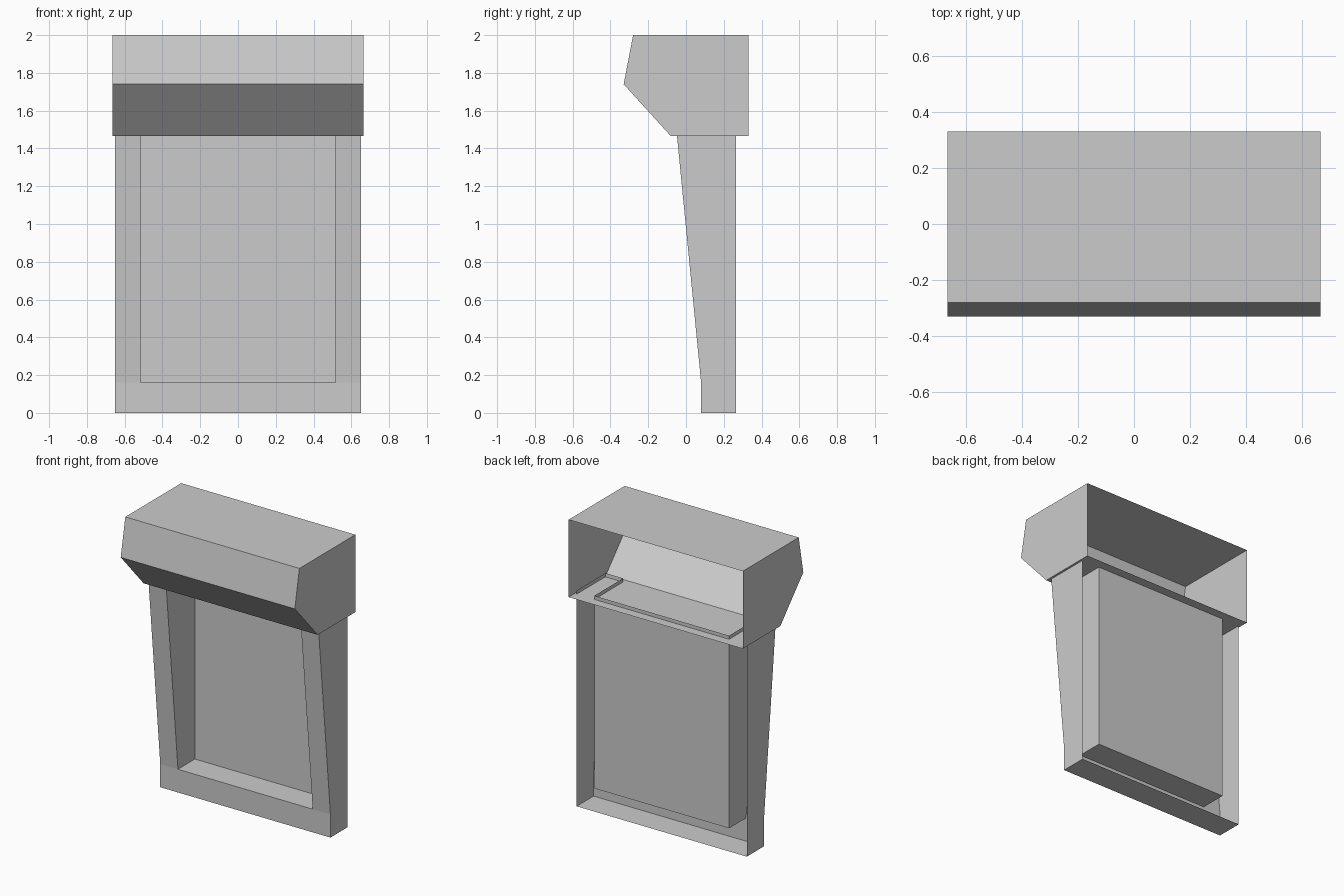
import bpy, bmesh

if "Cube" in bpy.data.objects:
    bpy.data.objects.remove(bpy.data.objects["Cube"])

HEAD_X, BODY_X, OPEN_X = 0.665, 0.65, 0.515
BACK, TOP = 0.265, 1.49            # body rear edge and upper end (just inside the head)


def make(name, polys):
    """Object from a short list of polygons."""
    bm = bmesh.new()
    for p in polys:
        bm.faces.new([bm.verts.new(c) for c in p])
    bmesh.ops.remove_doubles(bm, verts=bm.verts, dist=1e-5)
    bmesh.ops.recalc_face_normals(bm, faces=bm.faces)
    me = bpy.data.meshes.new(name)
    bm.to_mesh(me)
    bm.free()
    ob = bpy.data.objects.new(name, me)
    bpy.context.collection.objects.link(ob)
    return ob


def strip(profile, x0, x1):
    """Sheet faces sweeping an open (y, z) profile across x."""
    return [[(x0, *a), (x1, *a), (x1, *b), (x0, *b)]
            for a, b in zip(profile, profile[1:])]


def cap(profile, x):
    """Flat side face with the given (y, z) outline."""
    return [(x, y, z) for y, z in profile]


# Overhanging head: thin shell, open at the back
head = [(0.33, 2.0), (-0.28, 2.0), (-0.33, 1.74), (-0.08, 1.465), (0.33, 1.465)]
make("head_shell", strip(head, -HEAD_X, HEAD_X) + [cap(head, s * HEAD_X) for s in (-1, 1)])

# Body: thin shell with leaning front stiles, low sill and bottom, open at the back
knee, lean = (0.08, 0.16), (-0.05, TOP)
side = [(BACK, 0), (0.08, 0), knee, lean, (BACK, TOP)]
faces = strip(side[:3], -BODY_X, BODY_X)
for s in (-1, 1):
    faces.append(cap(side, s * BODY_X))
    faces += strip([knee, lean], s * OPEN_X, s * BODY_X)
make("outer_frame", faces)

# Recess behind the opening: sill, two jambs and the rear panel
jamb = [knee, lean, (BACK, TOP), (BACK, 0.16)]
make("recess", strip([knee, (BACK, 0.16), (BACK, TOP)], -OPEN_X, OPEN_X)
     + [cap(jamb, s * OPEN_X) for s in (-1, 1)])
